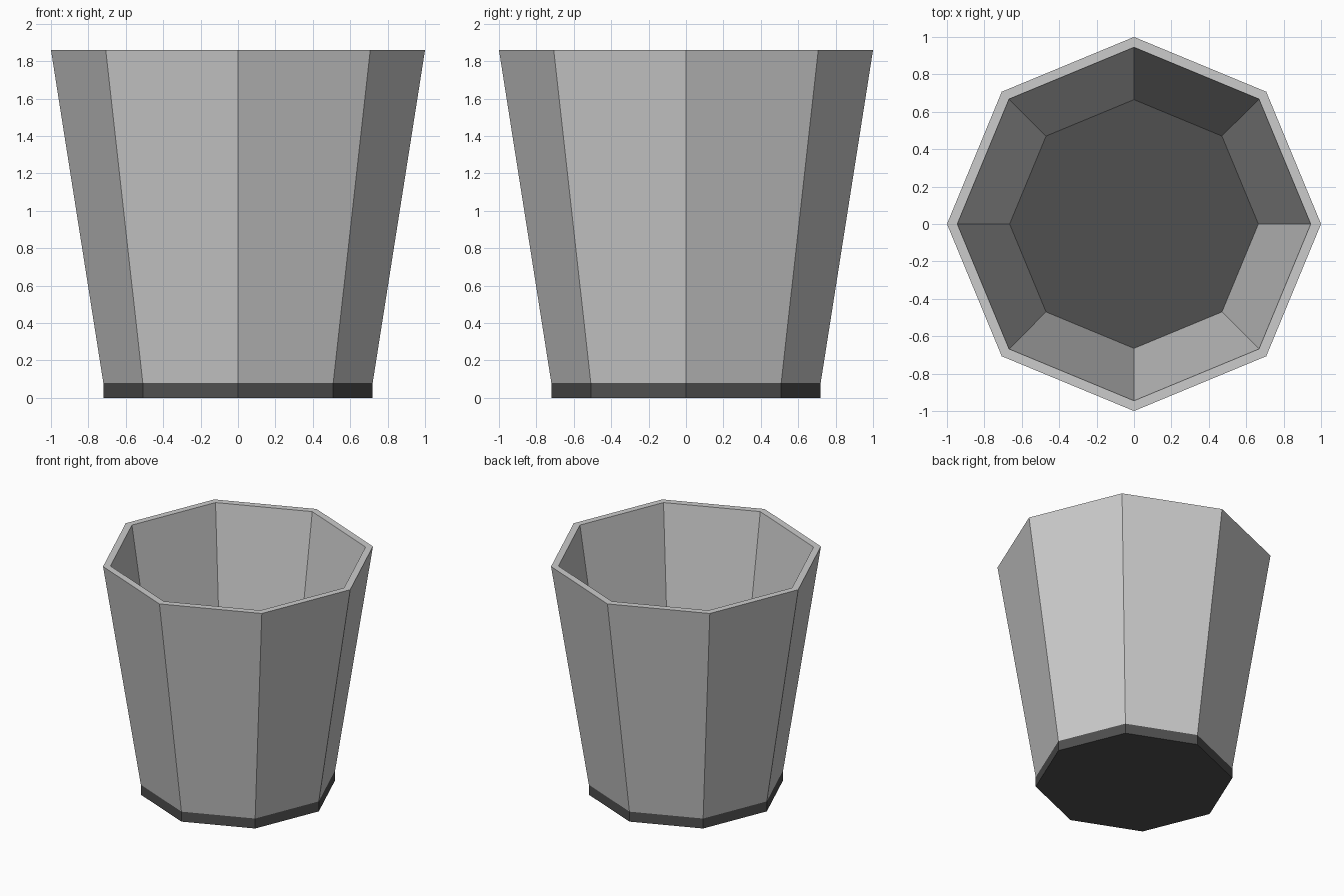
import bpy, bmesh
from math import cos, sin, tau

if "Cube" in bpy.data.objects:
    bpy.data.objects.remove(bpy.data.objects["Cube"])

SIDES = 8

def lathe(name, profile, closed):
    """Revolve (radius, z) points into an eight-sided body; cap ends if not closed."""
    bm = bmesh.new()
    rings = [[bm.verts.new((r * cos(tau * i / SIDES), r * sin(tau * i / SIDES), z))
              for i in range(SIDES)] for r, z in profile]
    pairs = list(zip(rings, rings[1:] + rings[:1])) if closed else list(zip(rings, rings[1:]))
    for a, b in pairs:
        for i in range(SIDES):
            j = (i + 1) % SIDES
            bm.faces.new((a[i], a[j], b[j], b[i]))
    if not closed:
        bm.faces.new(rings[0])
        bm.faces.new(rings[-1])
    bmesh.ops.recalc_face_normals(bm, faces=bm.faces)
    mesh = bpy.data.meshes.new(name)
    bm.to_mesh(mesh)
    bm.free()
    obj = bpy.data.objects.new(name, mesh)
    bpy.context.collection.objects.link(obj)
    return obj

# Flared wall with a flat rim
lathe("cup_wall", [(0.72, 0.08), (1.0, 1.86), (0.945, 1.86), (0.665, 0.08)], True)

# Dark base slab, its top forming the inner floor
base = lathe("cup_base", [(0.72, 0.0), (0.72, 0.08)], False)
dark = bpy.data.materials.new("dark_base")
dark.diffuse_color = (0.08, 0.08, 0.08, 1)
dark.use_nodes = True
dark.node_tree.nodes["Principled BSDF"].inputs["Base Color"].default_value = dark.diffuse_color
base.data.materials.append(dark)
